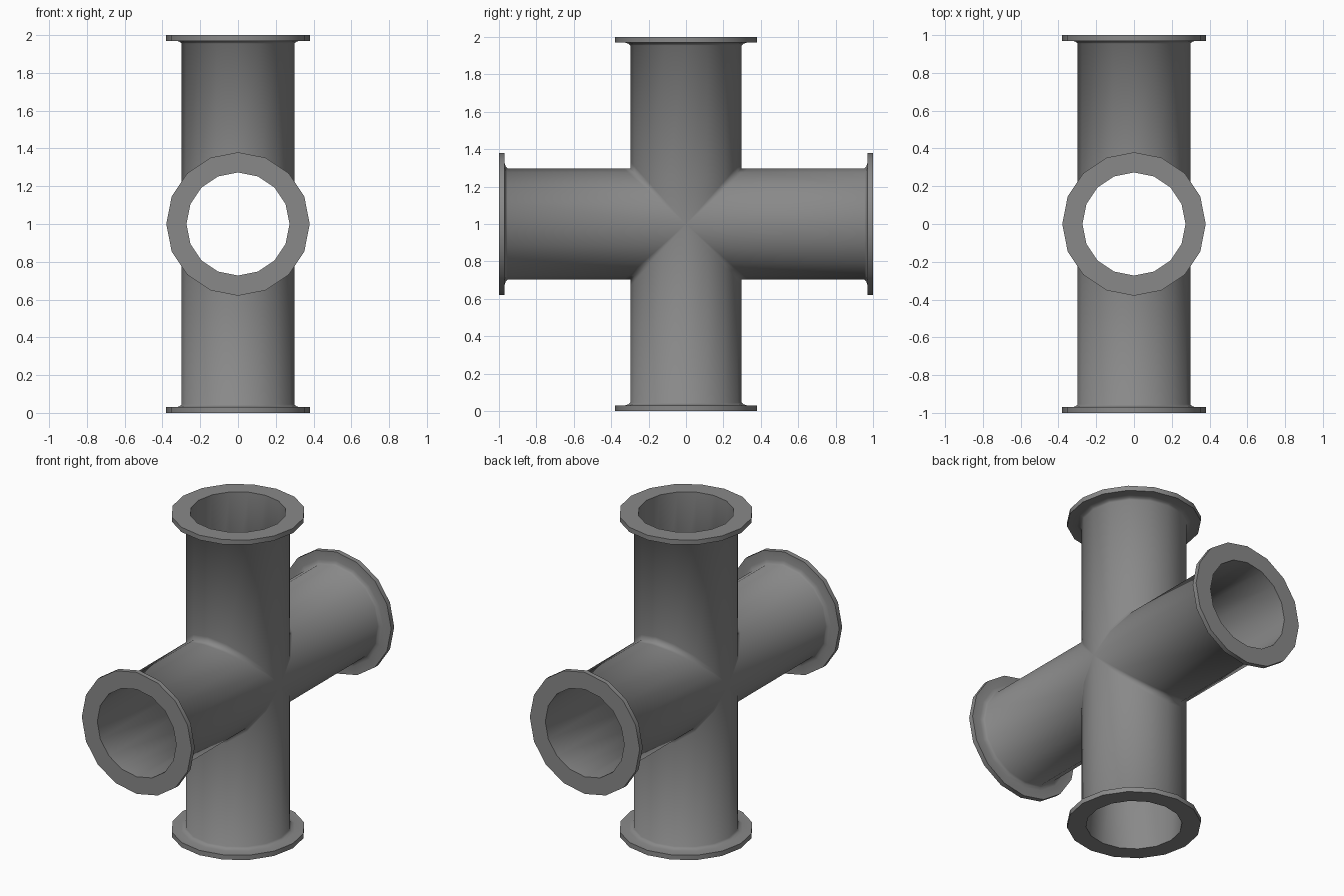
import bpy, bmesh
from math import sin, cos, pi
from mathutils import Matrix, Vector

cube = bpy.data.objects.get("Cube")
if cube:
    bpy.data.objects.remove(cube)

SIDES = 16
OUTER, INNER, FLANGE = 0.298, 0.273, 0.38

steel = bpy.data.materials.new("grey steel")
steel.use_nodes = True
colour = (0.25, 0.25, 0.25, 1)
steel.diffuse_color = colour
steel.node_tree.nodes["Principled BSDF"].inputs["Base Color"].default_value = colour

# Arm profile: radius, height, whether the height is a multiple of the mitre, sharp ring
PROFILE = [
    (OUTER, 1.0, True, False),
    (OUTER, 1.12, True, False),
    (OUTER, 0.955, False, False),
    (0.308, 0.964, False, False),
    (0.325, 0.97, False, False),
    (FLANGE, 0.97, False, True),
    (FLANGE, 1.0, False, True),
    (INNER, 1.0, False, True),
    (INNER, 1.0, True, False),
]


def add_arm(bm, turn):
    """Hollow flanged tube whose inner end is mitred to its neighbours."""
    rings = []
    for radius, height, mitred, sharp in PROFILE:
        ring = []
        for i in range(SIDES):
            a = 2 * pi * i / SIDES
            x, y = radius * cos(a), radius * sin(a)
            z = height * abs(y) if mitred else height
            ring.append(bm.verts.new(turn @ Vector((x, y, z))))
        rings.append(ring)
    for lower, upper in zip(rings, rings[1:]):
        for i in range(SIDES):
            j = (i + 1) % SIDES
            bm.faces.new((lower[i], lower[j], upper[j], upper[i])).smooth = True
    for ring, row in zip(rings, PROFILE):
        if row[3]:
            for i in range(SIDES):
                bm.edges.get((ring[i], ring[(i + 1) % SIDES])).smooth = False


# Four arms joined into one cross fitting
bm = bmesh.new()
for quarter in range(4):
    add_arm(bm, Matrix.Rotation(quarter * pi / 2, 3, 'X'))
bmesh.ops.remove_doubles(bm, verts=bm.verts, dist=0.0005)
bmesh.ops.recalc_face_normals(bm, faces=bm.faces)
bmesh.ops.translate(bm, verts=bm.verts, vec=(0, 0, 1))

mesh = bpy.data.meshes.new("pipe_cross")
bm.to_mesh(mesh)
bm.free()
mesh.materials.append(steel)
bpy.context.collection.objects.link(bpy.data.objects.new("pipe_cross", mesh))
